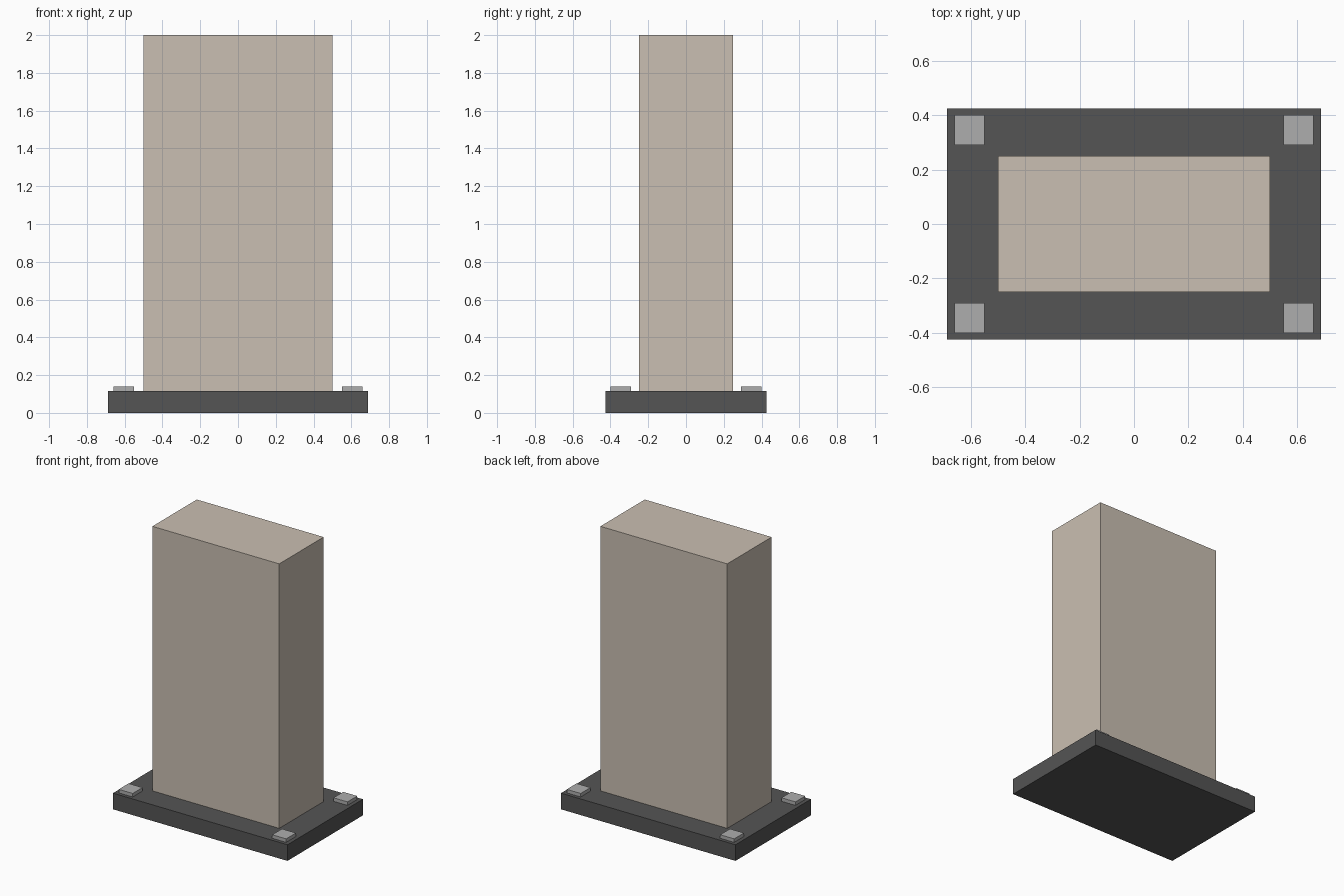
import bpy

cube = bpy.data.objects.get("Cube")
if cube:
    bpy.data.objects.remove(cube, do_unlink=True)


def material(name, rgb):
    mat = bpy.data.materials.new(name)
    mat.use_nodes = True
    colour = (*rgb, 1.0)
    mat.diffuse_color = colour
    bsdf = next(n for n in mat.node_tree.nodes if n.type == 'BSDF_PRINCIPLED')
    bsdf.inputs["Base Color"].default_value = colour
    return mat


def box(name, centre, size, z0, z1, mat):
    """Box centred on (x, y), spanning z0 to z1."""
    bpy.ops.mesh.primitive_cube_add(size=1, location=(*centre, (z0 + z1) / 2))
    obj = bpy.context.object
    obj.name = name
    obj.scale = (*size, z1 - z0)
    bpy.ops.object.transform_apply(location=False, rotation=False, scale=True)
    obj.data.materials.append(mat)
    return obj


beige = material("warm beige", (0.59, 0.52, 0.445))
dark_grey = material("dark grey", (0.089, 0.089, 0.089))
light_grey = material("light grey", (0.42, 0.42, 0.42))

BASE_TOP = 0.115

# Base plate and column
box("base_plate", (0, 0), (1.375, 0.85), 0, BASE_TOP, dark_grey)
box("column", (0, 0), (1.0, 0.5), BASE_TOP, 2.0, beige)

# Square bolt heads on the four corners
for sx, side in ((-1, "right"), (1, "left")):
    for sy, end in ((-1, "front"), (1, "back")):
        box(f"bolt_{end}_{side}", (sx * 0.605, sy * 0.345), (0.11, 0.11),
            BASE_TOP, 0.14, light_grey)
